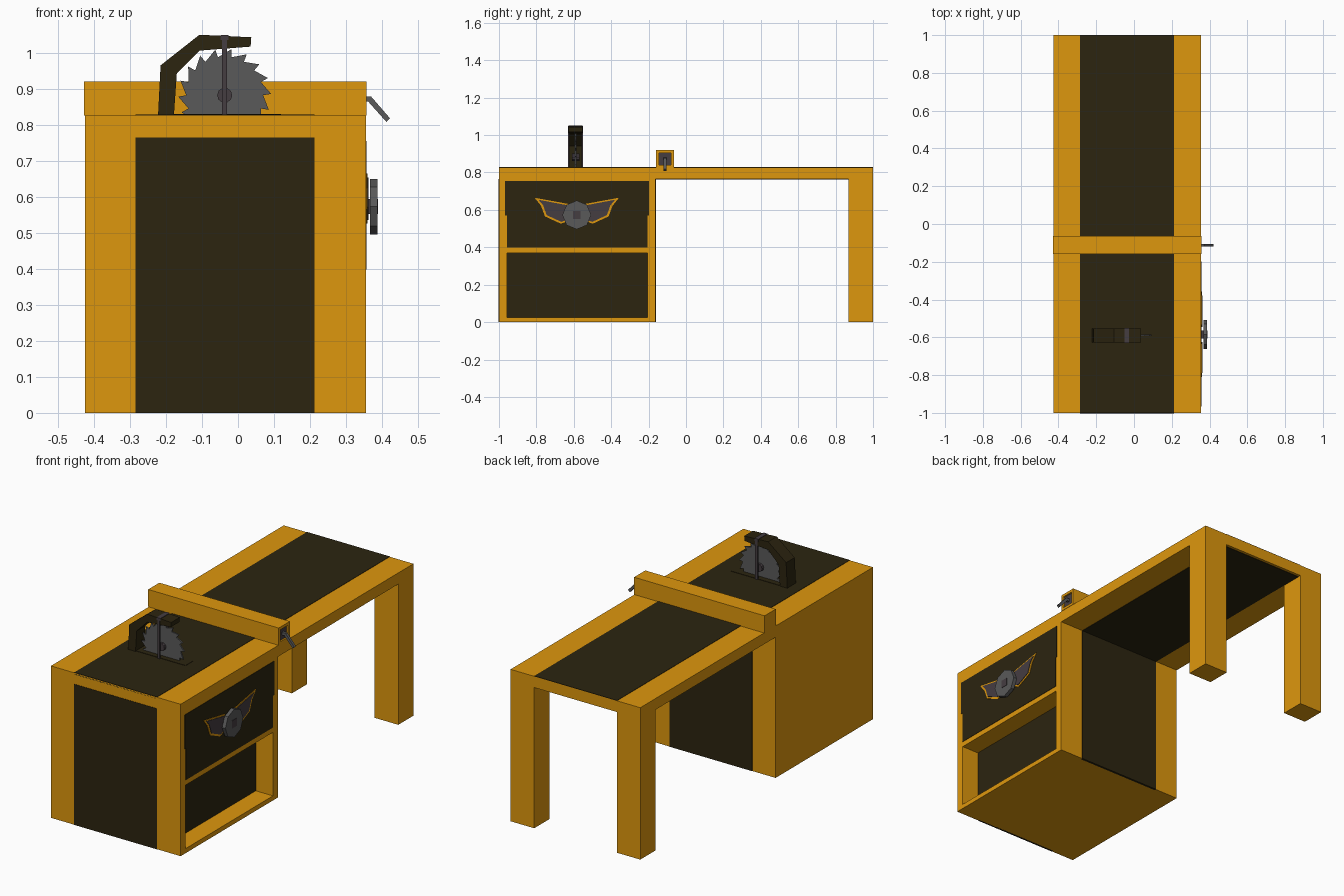
import bpy, bmesh, math

if "Cube" in bpy.data.objects:
    bpy.data.objects.remove(bpy.data.objects["Cube"])


def mat(name, rgb):
    m = bpy.data.materials.new(name)
    m.diffuse_color = (*rgb, 1)
    m.use_nodes = True
    m.node_tree.nodes["Principled BSDF"].inputs["Base Color"].default_value = m.diffuse_color
    return m


ORANGE = mat("orange", (0.73, 0.31, 0.004))
DARK = mat("dark", (0.025, 0.018, 0.005))
GREY = mat("grey", (0.1, 0.1, 0.1))
STEEL = mat("steel", (0.06, 0.047, 0.053))


def finish(name, bm, m):
    bmesh.ops.recalc_face_normals(bm, faces=bm.faces)
    me = bpy.data.meshes.new(name)
    bm.to_mesh(me)
    bm.free()
    me.materials.append(m)
    ob = bpy.data.objects.new(name, me)
    bpy.context.collection.objects.link(ob)
    return ob


def prism(name, pts, axis, lo, hi, m):
    """Extrude a 2D outline along x, y or z from lo to hi."""
    place = {"x": lambda p, d: (d, p[0], p[1]),
             "y": lambda p, d: (p[0], d, p[1]),
             "z": lambda p, d: (p[0], p[1], d)}[axis]
    bm = bmesh.new()
    face = bm.faces.new([bm.verts.new(place(p, lo)) for p in pts])
    ext = bmesh.ops.extrude_face_region(bm, geom=[face])["geom"]
    for v in ext:
        if isinstance(v, bmesh.types.BMVert):
            v.co["xyz".index(axis)] = hi
    return finish(name, bm, m)


def box(name, x, y, z, m):
    return prism(name, [(x[0], y[0]), (x[1], y[0]), (x[1], y[1]), (x[0], y[1])], "z", z[0], z[1], m)


def circle(cx, cy, r, n, start=0.0):
    return [(cx + r * math.cos(start + 2 * math.pi * i / n),
             cy + r * math.sin(start + 2 * math.pi * i / n)) for i in range(n)]


L, R = -0.425, 0.355          # body width
PL, PR = -0.285, 0.213        # dark panel width
TOP, UNDER = 0.826, 0.765     # table slab
BACK = -0.163                 # rear face of the cabinet
E = 0.002

# Table slab with dark strips above and below
box("table_top", (L, R), (-1, 1), (UNDER, TOP), ORANGE)
box("table_top_strip", (PL, PR), (-1, 1), (TOP - 0.01, TOP + E), DARK)
box("table_underside_strip", (PL, PR), (BACK, 0.985), (UNDER - E, UNDER + 0.01), DARK)

# Rear legs
for side, x in (("left", (L, PL)), ("right", (PR, R))):
    box(f"rear_leg_{side}", x, (0.87, 1), (0, UNDER), ORANGE)

# Cabinet core and the open frame on its right side
IN = 0.25
box("cabinet_body", (L, IN), (-1, BACK), (0, UNDER), ORANGE)
for name, y, z in (("front_stile", (-1, -0.957), (0, UNDER)),
                   ("rear_stile", (-0.207, BACK), (0, UNDER)),
                   ("bottom_rail", (-0.957, -0.207), (0, 0.025)),
                   ("middle_rail", (-0.957, -0.207), (0.37, 0.398))):
    box("cabinet_" + name, (IN, R), y, z, ORANGE)
box("cabinet_front_panel", (PL, PR), (-1 - E, -0.99), (0, UNDER), DARK)
box("cabinet_rear_panel", (PL, PR), (BACK - 0.01, BACK + E), (0, UNDER), DARK)
box("niche_back_panel", (IN - 0.01, IN + E), (-0.957, -0.207), (0.025, 0.37), DARK)
prism("upper_side_panel", [(-0.957, 0.398), (-0.207, 0.398), (-0.207, 0.57), (-0.198, 0.57),
                           (-0.198, 0.755), (-0.967, 0.755), (-0.967, 0.57), (-0.957, 0.57)],
      "x", IN, R + E, DARK)
box("cabinet_top_rail", (IN, R), (-0.967, -0.198), (0.755, UNDER), ORANGE)

# Flared trim plates either side of the handwheel
WY, WZ = -0.584, 0.573
edge = [(0.226, 0.092), (0.04, 0.058), (0.04, -0.03), (0.085, -0.047), (0.17, -0.008), (0.192, 0.05)]
face = [(0.205, 0.081), (0.04, 0.05), (0.04, -0.022), (0.083, -0.037), (0.161, -0.001), (0.18, 0.052)]
for side, s in (("front", -1), ("rear", 1)):
    prism(f"trim_edge_{side}", [(WY + s * a, WZ + b) for a, b in edge], "x", R, R + 0.005, ORANGE)
    prism(f"trim_plate_{side}", [(WY + s * a, WZ + b) for a, b in face], "x", R, R + 0.008, STEEL)

# Handwheel
prism("handwheel_shaft", circle(WY, WZ, 0.03, 4, math.pi / 4), "x", R, 0.389, STEEL)
prism("handwheel", circle(WY, WZ, 0.077, 8, math.pi / 8 * 4), "x", 0.367, 0.387, GREY)

# Saw blade with hooked teeth
BX, BZ, BY = -0.037, 0.882, -0.59
teeth, outline = 18, []
for i in range(teeth):
    a = 2 * math.pi * i / teeth
    for r, off in ((0.107, 0.0), (0.129, 0.03)):
        outline.append((BX + r * math.cos(a + off), BZ + r * math.sin(a + off)))
prism("saw_blade", outline, "y", BY - 0.004, BY + 0.004, GREY)
prism("blade_hub", circle(BX, BZ, 0.021, 10), "y", BY - 0.02, BY + 0.02, STEEL)
box("blade_slot_plate", (-0.2, 0.12), (-0.622, -0.556), (TOP - 0.01, TOP + 2 * E), DARK)

# Blade guard: post, slanted shoulder and arm, with a clamp strip each side
prism("blade_guard", [(-0.222, TOP), (-0.178, TOP), (-0.17, 0.942), (-0.107, 1.006), (0.035, 1.017),
                      (0.037, 1.043), (-0.107, 1.05), (-0.215, 0.965)], "y", -0.627, -0.553, DARK)
box("guard_clamp_top", (-0.049, -0.026), (-0.63, -0.55), (1.035, 1.049), STEEL)
for side, y in (("front", (-0.63, -0.622)), ("rear", (-0.558, -0.55))):
    box(f"guard_clamp_{side}", (-0.044, -0.031), y, (TOP, 1.045), STEEL)

# Rip fence with a recessed end cap and a bent lever
FY, FZ = -0.112, 0.872
box("rip_fence", (-0.428, 0.345), (-0.16, -0.064), (TOP, 0.92), ORANGE)
for name, y, z in (("front", (-0.16, -0.145), (TOP, 0.92)), ("rear", (-0.079, -0.064), (TOP, 0.92)),
                   ("bottom", (-0.145, -0.079), (TOP, 0.84)), ("top", (-0.145, -0.079), (0.905, 0.92))):
    box("fence_end_rim_" + name, (0.345, 0.357), y, z, ORANGE)
box("fence_end_cap", (0.34, 0.348), (-0.145, -0.079), (0.84, 0.905), STEEL)
prism("fence_lever", [(0.345, 0.864), (0.362, 0.864), (0.412, 0.808), (0.422, 0.818),
                      (0.37, 0.878), (0.345, 0.88)], "y", FY - 0.007, FY + 0.007, GREY)
